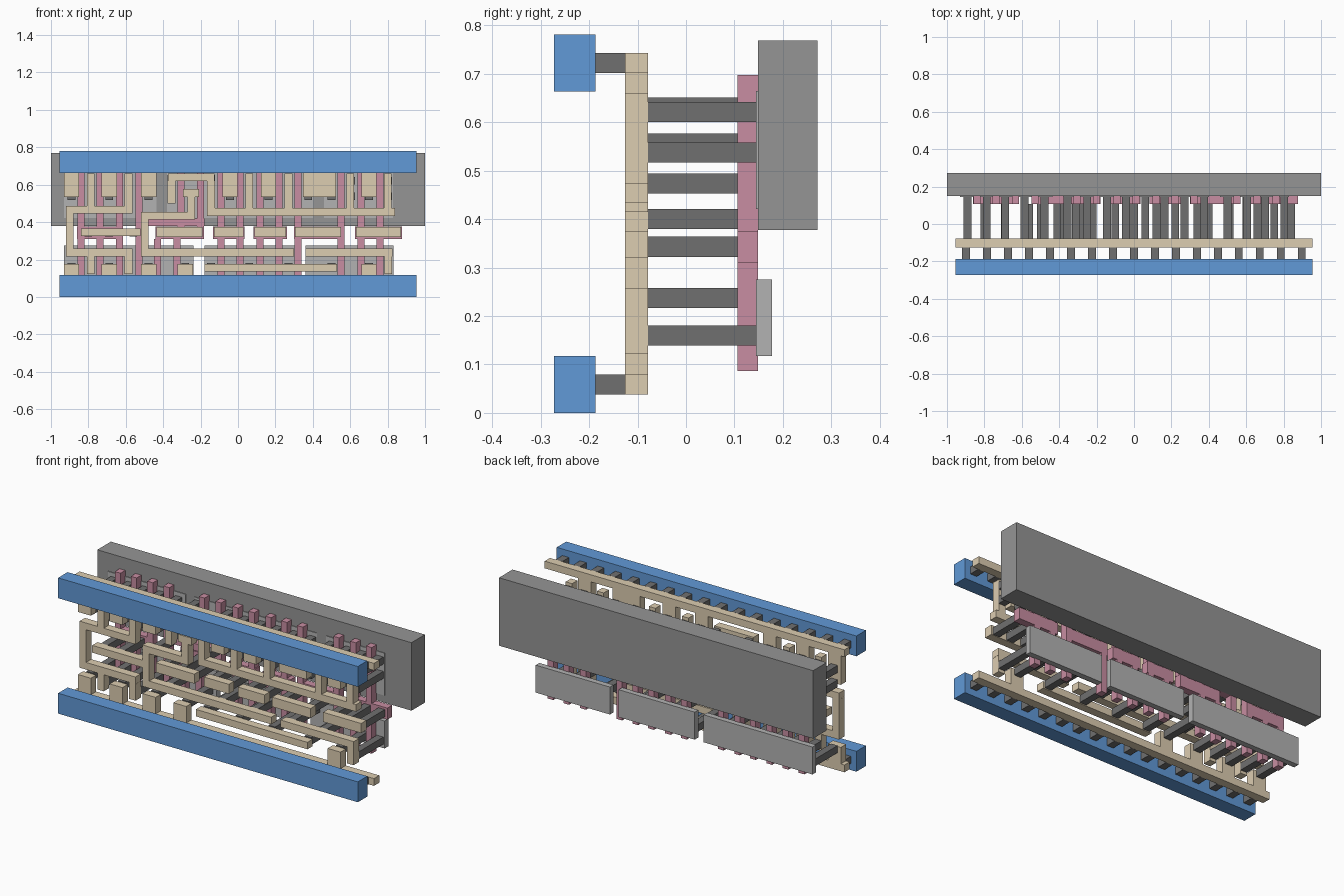
import bpy, bmesh


def material(name, rgb):
    m = bpy.data.materials.new(name)
    m.diffuse_color = (*rgb, 1)
    return m


BLUE = material("blue", (0.12, 0.32, 0.68))
BEIGE = material("beige", (0.72, 0.61, 0.44))
PINK = material("pink", (0.58, 0.27, 0.36))
DARK = material("dark_grey", (0.16, 0.16, 0.16))
MID = material("mid_grey", (0.3, 0.3, 0.3))
LIGHT = material("light_grey", (0.45, 0.45, 0.45))


def layer(name, y0, y1, rects, mat):
    """One object of boxes; each rectangle is x0, x1, z0, z1."""
    bm = bmesh.new()
    for x0, x1, z0, z1 in rects:
        for v in bmesh.ops.create_cube(bm, size=1)["verts"]:
            v.co = (x0 if v.co.x < 0 else x1,
                    y0 if v.co.y < 0 else y1,
                    z0 if v.co.z < 0 else z1)
    me = bpy.data.meshes.new(name)
    bm.to_mesh(me)
    bm.free()
    me.materials.append(mat)
    bpy.context.collection.objects.link(bpy.data.objects.new(name, me))


def squares(points, h=0.0207):
    return [(x - h, x + h, z - h, z + h) for x, z in points]


def column(x, z0, z1, h=0.0207):
    return (x - h, x + h, z0, z1)


# Front rails and the posts behind them
W = 0.954
layer("front_rails", -0.273, -0.187, [(-W, W, 0, 0.117), (-W, W, 0.664, 0.781)], BLUE)
posts = [(-W + 0.1122 * (i + 0.5), z) for i in range(17) for z in (0.0585, 0.7225)]
layer("rail_posts", -0.187, -0.126, squares(posts), DARK)

# Beige wiring: rails with tabs
tabs_top = [-0.89, -0.688, -0.478, -0.043, 0.163, 0.7]
tabs_low = [-0.89, -0.688, -0.478, -0.282, 0.7]
rails = [(-W, W, 0.038, 0.08), (-W, W, 0.702, 0.743), (0.348, 0.524, 0.535, 0.702)]
rails += [column(x, 0.535, 0.702, 0.041) for x in tabs_top]
rails += [column(x, 0.08, 0.175, 0.041) for x in tabs_low]
layer("wiring_rails", -0.126, -0.078, rails, BEIGE)

# Left loop
loop = [(-0.92, -0.565, 0.446, 0.485), (-0.92, -0.565, 0.217, 0.258),
        column(-0.9, 0.258, 0.446)]
loop += [column(x, 0.485, 0.66) for x in (-0.787, -0.585)]
loop += [column(x, 0.122, 0.217) for x in (-0.787, -0.585)]
layer("wiring_left_loop", -0.126, -0.078, loop, BEIGE)

# Central trace
layer("wiring_centre", -0.126, -0.078, [
    (-0.84, -0.52, 0.325, 0.367), column(-0.499, 0.217, 0.455),
    (-0.478, -0.23, 0.415, 0.455), column(-0.25, 0.455, 0.535),
    (-0.293, -0.208, 0.535, 0.577), (-0.478, 0.3, 0.217, 0.258)], BEIGE)

# Upper right comb, lower strips
comb = [(-0.165, 0.84, 0.434, 0.475), column(-0.145, 0.475, 0.62),
        (-0.375, -0.125, 0.62, 0.66), column(-0.355, 0.5, 0.62)]
comb += [column(x, 0.475, 0.66) for x in (0.06, 0.27, 0.6, 0.8)]
layer("wiring_upper_comb", -0.126, -0.078, comb, BEIGE)
layer("wiring_lower_strips", -0.126, -0.078, [
    (-0.18, 0.53, 0.135, 0.175), (0.36, 0.825, 0.217, 0.258),
    column(0.803, 0.122, 0.217)], BEIGE)

# Input pads in the middle row
pads = [(-0.435, -0.19), (-0.128, 0.03), (0.087, 0.257), (0.305, 0.55), (0.63, 0.872)]
layer("wiring_input_pads", -0.126, -0.078, [(a, b, 0.32, 0.375) for a, b in pads], BEIGE)

# Pink gate fingers joined by cross strips
full = [-0.84, -0.738, -0.634, -0.53, -0.091, 0.011, 0.118, 0.219, 0.321, 0.551, 0.658, 0.759]
gates = [column(x, 0.087, 0.698, 0.0183) for x in full]
gates += [column(x, 0.31, 0.698, 0.0183) for x in (-0.305, -0.2)]
gates += [column(x, 0.087, 0.31, 0.0183) for x in (-0.43, -0.326)]
gates += [(a - 0.005, b + 0.005, 0.31, 0.376) for a, b in pads]
gates += [(-0.86, -0.62, 0.31, 0.376), (-0.54, -0.18, 0.38, 0.42)]
layer("gate_fingers", 0.106, 0.149, gates, PINK)

# Short posts from wiring to gates
px = [-0.8, -0.69, -0.56, -0.41, -0.31, -0.22, -0.1, 0.0, 0.12, 0.22, 0.34, 0.51, 0.66, 0.75, 0.84]
layer("gate_posts", -0.078, 0.106, squares([(x, 0.343) for x in px] + [(-0.499, 0.4)]), DARK)

# Long posts from wiring to the back plates
upper = [-0.89, -0.787, -0.688, -0.585, -0.478, -0.043, 0.06, 0.163, 0.27, 0.375, 0.5, 0.605, 0.7, 0.803]
lower = [-0.89, -0.787, -0.688, -0.585, -0.478, -0.282, -0.145, 0.06, 0.27, 0.5, 0.7, 0.803]
pts = [(x, z) for x in upper for z in (0.538, 0.621)]
pts += [(x, 0.16) for x in lower]
pts += [(-0.355, 0.63), (-0.355, 0.538), (-0.145, 0.63), (-0.145, 0.474), (-0.25, 0.556),
        (-0.38, 0.237), (-0.043, 0.237), (0.163, 0.237), (0.4, 0.237), (0.6, 0.237)]
layer("plate_posts", -0.078, 0.147, squares(pts), DARK)

# Back plates and the big back block
layer("lower_plates", 0.145, 0.178, [(a, b, 0.117, 0.275) for a, b in
      ((-0.93, -0.237), (-0.18, 0.304), (0.36, 0.832))], LIGHT)
layer("upper_plates", 0.145, 0.176, [(a, b, 0.421, 0.665) for a, b in
      ((-0.93, -0.435), (-0.38, 0.4), (0.46, 0.83))], LIGHT)
layer("back_block", 0.149, 0.272, [(-1, 1, 0.378, 0.769)], MID)
